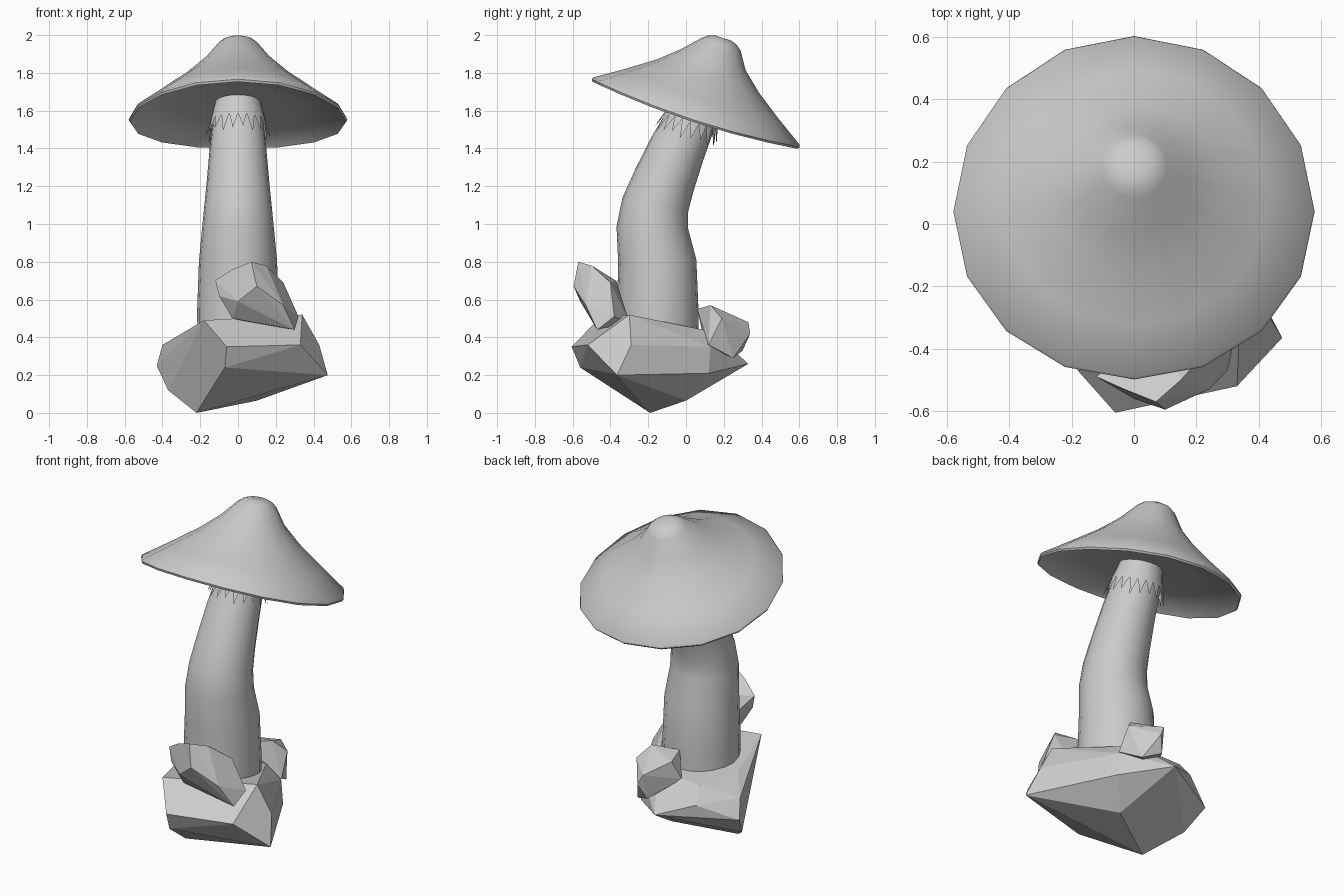
import bpy, bmesh, math
from mathutils import Vector, Matrix

if "Cube" in bpy.data.objects:
    bpy.data.objects.remove(bpy.data.objects["Cube"])


def make_object(name, bm, smooth_angle=None):
    bmesh.ops.recalc_face_normals(bm, faces=bm.faces)
    mesh = bpy.data.meshes.new(name)
    bm.to_mesh(mesh)
    bm.free()
    ob = bpy.data.objects.new(name, mesh)
    bpy.context.collection.objects.link(ob)
    if smooth_angle:
        bpy.ops.object.select_all(action='DESELECT')
        bpy.context.view_layer.objects.active = ob
        ob.select_set(True)
        bpy.ops.object.shade_smooth_by_angle(angle=math.radians(smooth_angle))
    return ob


def bridge(bm, rings):
    for a, b in zip(rings, rings[1:]):
        n = len(a)
        for i in range(n):
            bm.faces.new((a[i], a[(i + 1) % n], b[(i + 1) % n], b[i]))


def ring(bm, r, h, n, matrix):
    return [bm.verts.new(matrix @ Vector((r * math.sin(math.tau * i / n),
                                          r * math.cos(math.tau * i / n), h)))
            for i in range(n)]


def rock(name, points):
    bm = bmesh.new()
    for p in points:
        bm.verts.new(p)
    bmesh.ops.convex_hull(bm, input=bm.verts)
    loose = [v for v in bm.verts if not v.link_faces]
    bmesh.ops.delete(bm, geom=loose, context='VERTS')
    bmesh.ops.dissolve_limit(bm, angle_limit=math.radians(6),
                             verts=bm.verts, edges=bm.edges)
    return make_object(name, bm)


# Tilted frame of the cap: origin at the rim centre
TILT = Matrix.Translation((0, 0.052, 1.587)) @ Matrix.Rotation(math.radians(-18.1), 4, 'X')

# Cap: 16-sided bell outside, recessed underside, sides drooping slightly
bm = bmesh.new()
profile = [(0.045, 0.418), (0.08, 0.406), (0.108, 0.384), (0.18, 0.298), (0.285, 0.206),
           (0.43, 0.105), (0.574, 0.012), (0.579, 0.0), (0.572, -0.012),
           (0.50, 0.040), (0.30, 0.050), (0.10, 0.062)]
rings = [ring(bm, r, h, 16, TILT) for r, h in profile]
bridge(bm, rings)
bm.faces.new(rings[0])
bm.faces.new(rings[-1])
for v in bm.verts:
    f = (v.co.x / 0.579) ** 2
    v.co.z -= 0.036 * f
    v.co.y -= 0.012 * f
for v in rings[0] + rings[1] + rings[2]:
    v.co.y += 0.015
make_object("mushroom_cap", bm, 50)

# Stem: bent tapering tube, (y, z, radius, lean in degrees)
bm = bmesh.new()
path = [(-0.15, 0.30, 0.215, 0), (-0.15, 0.55, 0.216, 0), (-0.152, 0.80, 0.207, -3),
        (-0.178, 0.98, 0.190, 2), (-0.163, 1.10, 0.178, 12), (-0.115, 1.23, 0.165, 22),
        (-0.045, 1.40, 0.150, 25), (0.02, 1.54, 0.135, 22), (0.066, 1.66, 0.117, 18)]
rings = [ring(bm, r, 0, 20, Matrix.Translation((0, y, z)) @
              Matrix.Rotation(math.radians(-a), 4, 'X')) for y, z, r, a in path]
bridge(bm, rings)
bm.faces.new(rings[0])
bm.faces.new(rings[-1])
make_object("stem", bm, 50)

# Ragged collar under the cap: ring with pointed teeth
bm = bmesh.new()
COLLAR = TILT @ Matrix.Translation((0, -0.012, 0))
n = 20
top = ring(bm, 0.122, 0.055, n, COLLAR)
mid = ring(bm, 0.148, -0.05, n, COLLAR)
bridge(bm, [top, mid])
for i in range(n):
    a = math.tau * (i + 0.5) / n
    h = -0.13 - 0.012 * (i % 3)
    tip = bm.verts.new(COLLAR @ Vector((0.175 * math.sin(a), 0.175 * math.cos(a), h)))
    bm.faces.new((mid[i], mid[(i + 1) % n], tip))
make_object("ragged_collar", bm, 50)

# Large base rock
rock("base_rock", [
    (-0.22, -0.19, 0), (0.10, 0.0, 0.065), (0.475, -0.365, 0.20), (-0.06, -0.605, 0.35),
    (-0.07, -0.56, 0.24), (0.33, -0.52, 0.36), (-0.18, -0.47, 0.49), (0.34, -0.30, 0.52),
    (0.43, -0.29, 0.36), (-0.43, 0.10, 0.25), (-0.40, 0.05, 0.36), (-0.37, -0.01, 0.12),
    (-0.28, -0.10, 0.43), (-0.02, 0.33, 0.26), (-0.22, 0.22, 0.33), (0.10, 0.14, 0.43),
    (0.22, 0.12, 0.21), (0.20, 0.13, 0.35), (-0.20, 0.15, 0.42)])

# Small leaning rock at the front
rock("front_small_rock", [
    (0.07, -0.57, 0.80), (-0.03, -0.53, 0.76), (-0.12, -0.49, 0.70), (-0.10, -0.50, 0.62),
    (0.0, -0.56, 0.59), (0.10, -0.595, 0.67), (0.24, -0.53, 0.57), (0.15, -0.50, 0.78),
    (0.24, -0.40, 0.69), (0.10, -0.37, 0.70), (-0.04, -0.42, 0.60), (0.32, -0.38, 0.51),
    (0.30, -0.47, 0.44), (-0.03, -0.48, 0.50), (0.20, -0.30, 0.48), (0.05, -0.30, 0.48)])

# Small rock at the back
rock("back_small_rock", [
    (0.0, 0.06, 0.55), (0.14, 0.13, 0.57), (-0.03, 0.18, 0.53), (0.20, 0.19, 0.50),
    (0.06, 0.33, 0.48), (0.09, 0.34, 0.42), (0.05, 0.30, 0.33), (0.15, 0.25, 0.29),
    (0.0, 0.10, 0.36), (0.21, 0.12, 0.36), (-0.07, 0.14, 0.42)])
